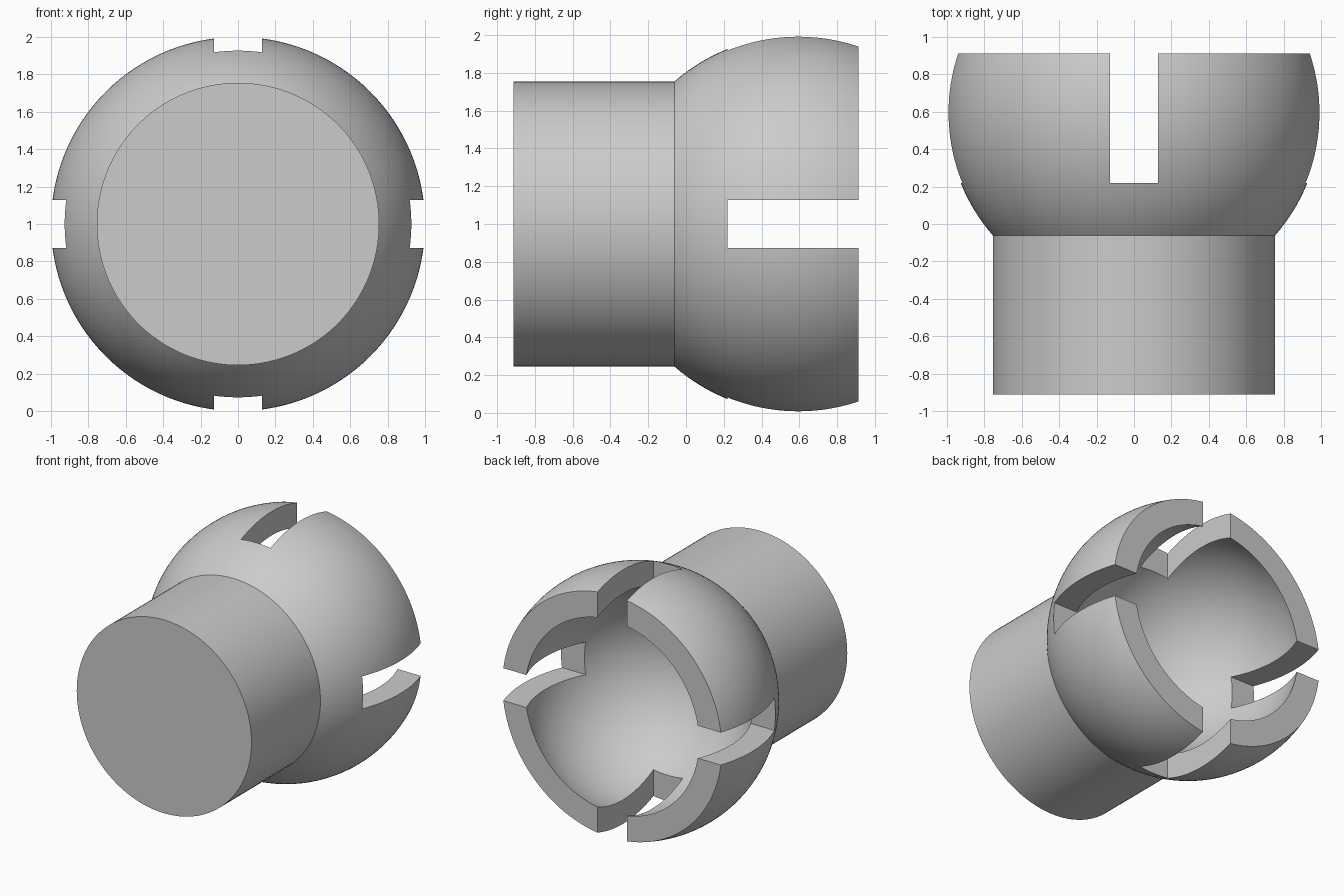
import bpy, bmesh, math
from mathutils import Matrix, Vector

if "Cube" in bpy.data.objects:
    bpy.data.objects.remove(bpy.data.objects["Cube"], do_unlink=True)

SEGMENTS = 128
CENTRE_Y = 0.595      # centre of the ball along the axis
OUTER, INNER = 1.0, 0.815
RIM_Y, END_Y = 0.912, -0.912
STEM_R = 0.755
SLOT_Y, SLOT_W = 0.22, 0.254


def arc(radius, y_start, y_end, steps):
    """Profile points (radius, y) along a sphere between two heights."""
    a = math.asin((y_start - CENTRE_Y) / radius)
    b = math.asin((y_end - CENTRE_Y) / radius)
    return [(radius * math.cos(a + (b - a) * i / steps),
             CENTRE_Y + radius * math.sin(a + (b - a) * i / steps))
            for i in range(steps + 1)]


def lathe(name, profile):
    """Spin a (radius, y) profile around the y axis, at z = 1."""
    bm = bmesh.new()
    verts = [bm.verts.new((r, y, 0)) for r, y in profile]
    edges = [bm.edges.new(pair) for pair in zip(verts, verts[1:])]
    bmesh.ops.spin(bm, geom=verts + edges, cent=(0, 0, 0), axis=(0, 1, 0),
                   angle=math.tau, steps=SEGMENTS, use_merge=True)
    bmesh.ops.remove_doubles(bm, verts=bm.verts, dist=1e-5)
    bmesh.ops.recalc_face_normals(bm, faces=bm.faces)
    bmesh.ops.translate(bm, verts=bm.verts, vec=(0, 0, 1))
    return add_object(name, bm)


def box(name, low, high):
    low, high = Vector(low), Vector(high)
    bm = bmesh.new()
    bmesh.ops.create_cube(bm, size=1, matrix=Matrix.Translation((low + high) / 2)
                          @ Matrix.Diagonal((*(high - low), 1)))
    return add_object(name, bm)


def add_object(name, bm):
    mesh = bpy.data.meshes.new(name)
    bm.to_mesh(mesh)
    bm.free()
    obj = bpy.data.objects.new(name, mesh)
    bpy.context.collection.objects.link(obj)
    return obj


# Stem and hollow ball as one turned body
stem_top = CENTRE_Y - math.sqrt(OUTER ** 2 - STEM_R ** 2)
profile = [(0, END_Y), (STEM_R, END_Y)]
profile += arc(OUTER, stem_top, RIM_Y, 32)
profile += arc(INNER, RIM_Y, CENTRE_Y - INNER, 40)
profile[-1] = (0, CENTRE_Y - INNER)
socket = lathe("slotted_ball_socket", profile)

# Two crossing slots through the cup wall
half = SLOT_W / 2
cutters = [
    box("vertical_slot_cutter", (-half, SLOT_Y, -0.5), (half, 1.5, 2.5)),
    box("horizontal_slot_cutter", (-1.5, SLOT_Y, 1 - half), (1.5, 1.5, 1 + half)),
]
bpy.ops.object.select_all(action='DESELECT')
bpy.context.view_layer.objects.active = socket
socket.select_set(True)
for cutter in cutters:
    cutter.hide_render = True
    mod = socket.modifiers.new(cutter.name, 'BOOLEAN')
    mod.operation, mod.solver, mod.object = 'DIFFERENCE', 'EXACT', cutter
    bpy.ops.object.modifier_apply(modifier=mod.name)
    bpy.data.objects.remove(cutter, do_unlink=True)

# Plain grey finish
grey = bpy.data.materials.new("plain_grey")
grey.use_nodes = True
colour = (0.6, 0.6, 0.6, 1)
grey.diffuse_color = colour
grey.node_tree.nodes["Principled BSDF"].inputs["Base Color"].default_value = colour
socket.data.materials.clear()
socket.data.materials.append(grey)
bpy.ops.object.shade_smooth_by_angle(angle=math.radians(30))
